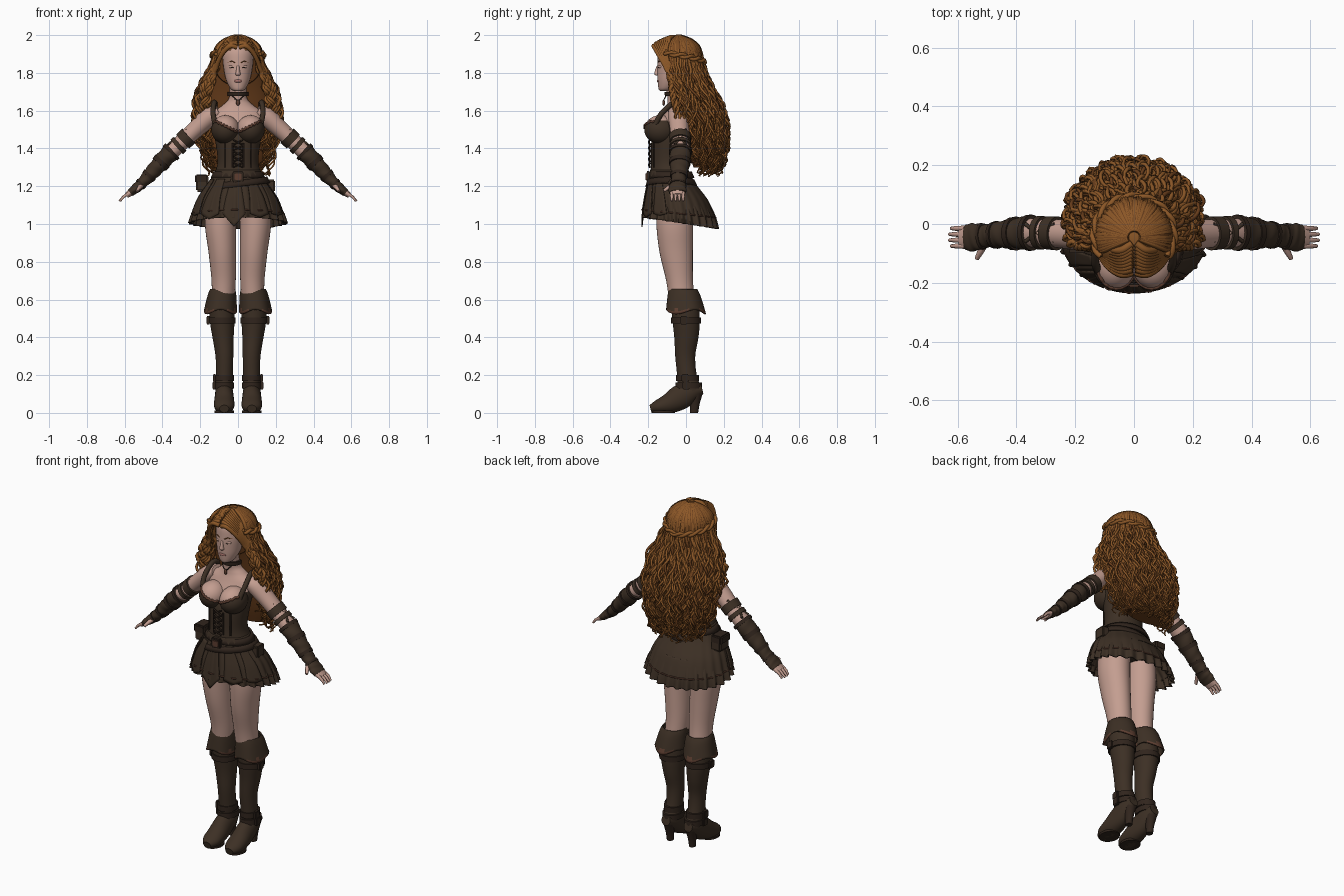
import bpy, bmesh, random
from math import sin, cos, pi, radians, sqrt
from mathutils import Vector

random.seed(4)
cube = bpy.data.objects.get("Cube")
if cube:
    bpy.data.objects.remove(cube)


def material(name, r, g, b):
    mat = bpy.data.materials.new(name)
    mat.use_nodes = True
    mat.diffuse_color = (r, g, b, 1)
    shader = mat.node_tree.nodes["Principled BSDF"]
    shader.inputs["Base Color"].default_value = (r, g, b, 1)
    shader.inputs["Roughness"].default_value = 0.8
    return mat


skin = material("skin", .55, .34, .28)
hair = material("copper hair", .26, .095, .02)
hair_shadow = material("deep copper hair", .14, .047, .011)
leather = material("brown leather", .046, .029, .018)
dark = material("dark leather", .03, .018, .012)
trim = material("russet trim", .11, .048, .03)
lips_color = material("rose lips", .36, .16, .14)


def spline(points, steps):
    """Catmull-Rom samples through tuples of any length."""
    out, last = [], len(points) - 1
    for i in range(last):
        p0, p1 = points[max(i - 1, 0)], points[i]
        p2, p3 = points[i + 1], points[min(i + 2, last)]
        for j in range(steps):
            t = j / steps
            out.append(tuple(b + t * ((c - a) / 2 + t * (a - 2.5 * b + 2 * c - d / 2
                             + t * (1.5 * (b - c) + (d - a) / 2)))
                             for a, b, c, d in zip(p0, p1, p2, p3)))
    return out + [tuple(points[-1])]


def mesh_object(name, verts, faces, mat, pair=False, thick=0, accent=None, rule=None):
    made = []
    for prefix, side in (("left_", 1), ("right_", -1)) if pair else (("", 1),):
        me = bpy.data.meshes.new(prefix + name)
        me.from_pydata([(x * side, y, z) for x, y, z in verts], [], faces)
        bm = bmesh.new()
        bm.from_mesh(me)
        bmesh.ops.recalc_face_normals(bm, faces=bm.faces)
        bm.to_mesh(me)
        bm.free()
        me.materials.append(mat)
        if accent:
            me.materials.append(accent)
        for face in me.polygons:
            face.use_smooth = True
            if rule and rule(face.center):
                face.material_index = 1
        me.set_sharp_from_angle(angle=radians(50))
        ob = bpy.data.objects.new(prefix + name, me)
        bpy.context.collection.objects.link(ob)
        if thick:
            ob.modifiers.new("thickness", "SOLIDIFY").thickness = thick
        made.append(ob)
    return made


def loft(name, rings, mat, sides=32, steps=5, ref=None, fold=None, cap=True, **more):
    """Ellipse rings (x, y, z, half width, half depth); ref tilts them along the path."""
    rows = spline(rings, steps)
    centers = [Vector(r[:3]) for r in rows]
    verts, faces = [], []
    for i, row in enumerate(rows):
        u, v = Vector((1, 0, 0)), Vector((0, 1, 0))
        if ref:
            t = (centers[min(i + 1, len(rows) - 1)] - centers[max(i - 1, 0)]).normalized()
            u = Vector(ref).cross(t).normalized()
            v = t.cross(u)
        for j in range(sides):
            a = 2 * pi * j / sides
            grow, drop = fold(a, i / (len(rows) - 1)) if fold else (1, 0)
            p = centers[i] + (u * cos(a) * row[3] + v * sin(a) * row[4]) * grow
            verts.append((p.x, p.y, max(p.z + drop, 0)))
    for i in range(len(rows) - 1):
        for j in range(sides):
            k = (j + 1) % sides
            faces.append((i * sides + j, i * sides + k, (i + 1) * sides + k, (i + 1) * sides + j))
    if cap:
        faces += [tuple(range(sides)), tuple(range(len(verts) - sides, len(verts)))]
    return mesh_object(name, verts, faces, mat, **more)


def ball(name, loc, size, mat, **more):
    bm = bmesh.new()
    bmesh.ops.create_uvsphere(bm, u_segments=40, v_segments=28, radius=1)
    verts = [tuple(l + s * c for l, s, c in zip(loc, size, v.co)) for v in bm.verts]
    faces = [[v.index for v in f.verts] for f in bm.faces]
    bm.free()
    return mesh_object(name, verts, faces, mat, **more)


def box(name, loc, size, mat, **more):
    bm = bmesh.new()
    bmesh.ops.create_cube(bm, size=1)
    bmesh.ops.bevel(bm, geom=bm.edges[:], offset=.12, segments=2, affect="EDGES")
    bm.verts.index_update()
    verts = [tuple(l + s * c for l, s, c in zip(loc, size, v.co)) for v in bm.verts]
    faces = [[v.index for v in f.verts] for f in bm.faces]
    bm.free()
    return mesh_object(name, verts, faces, mat, **more)


def tubes(name, paths, radius, mat, pair=False, tip=1, round_=1):
    """One object of tapering cords, converted to mesh."""
    for prefix, side in (("left_", 1), ("right_", -1)) if pair else (("", 1),):
        cu = bpy.data.curves.new(prefix + name, "CURVE")
        cu.dimensions = "3D"
        cu.bevel_depth, cu.bevel_resolution, cu.use_fill_caps = radius, round_, True
        for path in paths:
            sp = cu.splines.new("POLY")
            sp.points.add(len(path) - 1)
            for i, (x, y, z) in enumerate(path):
                sp.points[i].co = (x * side, y, z, 1)
                sp.points[i].radius = 1 + (tip - 1) * (i / (len(path) - 1)) ** 2
        cu.materials.append(mat)
        ob = bpy.data.objects.new(prefix + name, cu)
        bpy.context.collection.objects.link(ob)
        me = bpy.data.meshes.new_from_object(ob.evaluated_get(bpy.context.evaluated_depsgraph_get()))
        for face in me.polygons:
            face.use_smooth = True
        bpy.data.objects.remove(ob)
        bpy.context.collection.objects.link(bpy.data.objects.new(prefix + name, me))


# torso: skin above the neckline, corset below
def neckline(x):
    return 1.485 + .5 * abs(x)


loft("torso", [(0, -.07, 1.75, .045, .045), (0, -.05, 1.67, .047, .048), (0, -.045, 1.63, .08, .055),
               (0, -.05, 1.59, .13, .065), (0, -.06, 1.53, .135, .085), (0, -.08, 1.45, .122, .1),
               (0, -.09, 1.33, .108, .095), (0, -.08, 1.24, .13, .105), (0, -.06, 1.08, .15, .1)],
     skin, sides=64, steps=10, accent=leather, rule=lambda c: c.z < neckline(c.x))
bust = Vector((.067, -.135, 1.5))
ball("bust_cup", bust, (.074, .086, .076), skin, pair=True, accent=leather,
     rule=lambda c: c.z < neckline(c.x))
edge = []
for i in range(25):
    x = .004 + .13 * i / 24
    rest = 1 - ((x - bust.x) / .075) ** 2 - ((neckline(x) - bust.z) / .078) ** 2
    edge.append((x, bust.y - .086 * sqrt(max(rest, .02)), neckline(x) + .004 * sin(i * 2)))
tubes("neckline_trim", [edge], .007, trim, pair=True)
tubes("shoulder_strap", [spline([(.122, -.16, 1.53), (.132, -.125, 1.59), (.125, -.05, 1.645),
                                 (.115, .02, 1.59), (.1, .025, 1.5)], 6)], .014, leather, pair=True, round_=3)
tubes("corset_seam", [[(x, -.09 - .097 * sqrt(1 - (x / .125) ** 2), z) for z in (1.43, 1.37, 1.3)]
                      for x in (.03, .07)], .005, dark, pair=True)
tubes("corset_lacing", [[(-.025, -.192, z), (0, -.196, z + .012), (.025, -.192, z + .024)]
                        for z in (1.3, 1.33, 1.36, 1.39, 1.42)], .0045, dark)
tubes("corset_lacing_cross", [[(.025, -.193, z), (0, -.198, z + .012), (-.025, -.193, z + .024)]
                              for z in (1.3, 1.33, 1.36, 1.39, 1.42)], .0045, dark)

# head, face and choker
loft("head", [(0, -.115, 1.703, .014, .02), (0, -.105, 1.715, .038, .04), (0, -.088, 1.755, .06, .062),
              (0, -.073, 1.8, .072, .079), (0, -.066, 1.86, .08, .085), (0, -.06, 1.92, .08, .082),
              (0, -.06, 1.97, .04, .04)], skin)
loft("nose", [(0, -.146, 1.84, .007, .008), (0, -.151, 1.81, .01, .014), (0, -.15, 1.792, .014, .017),
              (0, -.146, 1.785, .008, .01)], skin, sides=16)
ball("lips", (0, -.145, 1.757), (.022, .009, .009), lips_color)
ball("eyelid", (.031, -.134, 1.833), (.018, .012, .01), skin, pair=True)
tubes("lash", [[(.014, -.146, 1.83), (.031, -.147, 1.828), (.047, -.133, 1.832)]], .0025, dark, pair=True)
tubes("brow", [[(.014, -.148, 1.853), (.033, -.144, 1.862), (.053, -.126, 1.856)]], .003, hair_shadow, pair=True)
loft("choker", [(0, -.056, 1.678, .055, .056), (0, -.058, 1.7, .055, .056)], dark, steps=1)
ball("pendant", (0, -.118, 1.642), (.01, .007, .016), trim)
tubes("pendant_cord", [[(.03, -.105, 1.68), (.015, -.115, 1.662), (0, -.118, 1.65)]], .003, dark, pair=True)

# arms, gauntlets and hands
ARM = [(.1, -.045, 1.598, .03, .05), (.15, -.04, 1.568, .05, .055), (.22, -.035, 1.505, .046, .05),
       (.3, -.03, 1.43, .042, .047), (.36, -.03, 1.375, .043, .049), (.44, -.035, 1.29, .036, .042),
       (.5, -.04, 1.225, .027, .034), (.545, -.045, 1.185, .022, .042), (.59, -.045, 1.15, .014, .037)]
Y_AXIS, Z_AXIS = (0, 1, 0), (0, 0, 1)
loft("arm", ARM, skin, ref=Y_AXIS, pair=True)


def sleeve(name, start, end, grow, mat, fold=None):
    rows = spline(ARM, 10)[int(start * 10):int(end * 10) + 1]
    loft(name, [r[:3] + (r[3] * grow, r[4] * grow) for r in rows], mat,
         steps=1, ref=Y_AXIS, pair=True, fold=fold)


sleeve("gauntlet", 3.8, 7.5, 1.13, leather, lambda a, k: (1 + .04 * sin(k * 40 + 2 * a), 0))
sleeve("elbow_band", 2.5, 2.9, 1.2, leather)
sleeve("elbow_band_lower", 3.1, 3.4, 1.2, leather)
for i, start in enumerate((3.8, 4.5, 5.4, 6.2)):
    sleeve("gauntlet_strap_%d" % i, start, start + .2, 1.25, dark)
tubes("elbow_lacing", [[(.27, y, 1.5), (.32, -.03 - (y + .03) * .3, 1.46), (.37, y, 1.42)]
                       for y in (-.06, 0)], .007, leather, pair=True)
tubes("fingers", [[(.575, y, 1.165), (.605, y, 1.145), (.632 - abs(y + .045) * .3, y, 1.122)]
                  for y in (-.015, -.035, -.055, -.075)], .0095, skin, pair=True, tip=.6)
tubes("thumb", [[(.505, -.06, 1.21), (.52, -.09, 1.195), (.535, -.118, 1.175)]], .013, skin, pair=True, tip=.6)

# skirt: pleated upper layer, ruffled under layer, front panels
SKIRT = [(0, -.09, 1.285, .118, .1), (0, -.075, 1.22, .155, .126), (0, -.05, 1.14, .208, .166),
         (0, -.035, 1.055, .24, .192)]


def pleats(a, k):
    return 1 + .035 * k * sin(22 * a) * (1.3 - sin(a)) / 2, -.02 * k * sin(a)


def ruffles(a, k):
    return 1 + .055 * k * sin(26 * a + sin(3 * a)), -.03 * k * sin(a)


loft("skirt", SKIRT, leather, sides=220, steps=7, fold=pleats, cap=False, thick=.006)
loft("skirt_ruffle", [(0, -.045, 1.13, .2, .16), (0, -.035, 1.06, .238, .186), (0, -.03, 1.005, .252, .195)],
     leather, sides=260, steps=7, fold=ruffles, cap=False, thick=.005)
tubes("skirt_hem", [[(.24 * cos(a) * pleats(a, 1)[0], -.035 + .192 * sin(a) * pleats(a, 1)[0],
                      1.055 + pleats(a, 1)[1]) for a in (2 * pi * i / 220 for i in range(221))]], .004, trim)


def panel(name, middle, half, tip):
    rows, n = spline(SKIRT, 4), 6
    verts, faces = [], []
    for x, y, z, rx, ry in rows[3:]:
        k = (rows[3][2] - z) / (rows[3][2] - rows[-1][2])
        for j in range(n + 1):
            s = 2 * j / n - 1
            a = radians(middle + half * s * (.7 + .3 * k))
            verts.append((rx * 1.05 * cos(a), y + ry * 1.05 * sin(a), z - k * tip * (1 - abs(s))))
    for i in range(len(rows) - 4):
        for j in range(n):
            q = i * (n + 1) + j
            faces.append((q, q + 1, q + n + 2, q + n + 1))
    mesh_object(name, verts, faces, leather, thick=.006)


for i, (middle, half, tip) in enumerate(((-95, 14, .07), (-62, 13, .02), (-128, 14, .03), (-32, 12, .01),
                                         (-158, 12, .01))):
    panel("skirt_panel_%d" % i, middle, half, tip)

# belts, buckle and pouches
for name, z, rx, ry, tilt in (("waist_belt", 1.262, .136, .115, 0), ("slung_belt", 1.215, .163, .131, .02)):
    loft(name, [(0, -.08, z + .016, rx - .008, ry - .005), (0, -.077, z - .016, rx + .008, ry + .007)], dark,
         sides=48, steps=2, cap=False, thick=.01, fold=lambda a, k, t=tilt: (1, t * cos(a)))
box("belt_buckle", (0, -.2, 1.25), (.06, .02, .06), dark)
box("buckle_plate", (0, -.211, 1.25), (.036, .006, .036), trim)
box("hip_pouch", (-.19, -.05, 1.215), (.065, .09, .09), leather)
box("hip_pouch_flap", (-.193, -.05, 1.24), (.07, .096, .045), dark)
box("side_pouch", (.175, -.06, 1.2), (.04, .07, .07), leather)

# legs and heeled boots
loft("thigh", [(.085, -.06, 1.15, .08, .095), (.092, -.06, 1, .083, .097), (.083, -.052, .85, .073, .088),
               (.076, -.034, .7, .064, .071), (.08, -.02, .58, .06, .068)], skin, pair=True)
loft("boot_shaft", [(.082, -.01, .62, .064, .072), (.084, 0, .5, .066, .073), (.079, .002, .4, .056, .064),
                    (.072, -.004, .3, .047, .053), (.072, .005, .2, .045, .052), (.073, .02, .13, .046, .062),
                    (.073, .03, .09, .036, .05)], leather, pair=True)
loft("boot_foot", [(.073, .085, .13, .028, .03), (.073, .03, .115, .045, .055), (.073, -.03, .083, .05, .066),
                   (.073, -.09, .05, .054, .054), (.073, -.15, .032, .05, .036), (.073, -.188, .022, .025, .02)],
     leather, ref=Z_AXIS, pair=True)
loft("boot_heel", [(.073, .055, .11, .034, .036), (.073, .047, .05, .022, .026), (.073, .043, 0, .018, .021)],
     dark, sides=20, pair=True)
loft("boot_sole", [(.073, -.12, .012, .052, .062), (.073, -.12, 0, .052, .062)], dark, steps=1, pair=True)
loft("boot_cuff", [(.081, -.016, .655, .067, .076), (.085, -.01, .62, .076, .088), (.093, -.002, .535, .088, .106)],
     leather, pair=True, cap=False, thick=.008, accent=trim, rule=lambda c: c.z < .547,
     fold=lambda a, k: (1 + .025 * k * sin(5 * a), .012 * k * sin(3 * a)))
for name, z, x, y, rx, ry in (("knee_strap", .49, .085, 0, .073, .079), ("ankle_strap", .185, .073, .008, .051, .061),
                              ("instep_strap", .145, .073, .014, .053, .07)):
    loft(name, [(x, y, z + .016, rx, ry), (x, y, z - .016, rx, ry)], dark, steps=1, pair=True)
    box(name + "_buckle", (x + rx, y - .012, z), (.016, .04, .044), dark, pair=True)

# hair: inner mass, parted cap, braid, swept fringe and long curls
loft("hair_mass", [(0, -.02, 1.9, .1, .08), (0, .0, 1.8, .13, .08), (0, .04, 1.7, .165, .09),
                   (0, .08, 1.55, .19, .1), (0, .1, 1.4, .175, .09), (0, .1, 1.3, .13, .06)], hair_shadow)
CAP, CAP_R = Vector((0, -.045, 1.86)), .132
cap = ball("hair_cap", CAP, (CAP_R, CAP_R, CAP_R), hair)[0]
bm = bmesh.new()
bm.from_mesh(cap.data)
opening = [f for f in bm.faces if (c := f.calc_center_median()).y < -.075 and c.z < 1.945 - .5 * abs(c.x)]
bmesh.ops.delete(bm, geom=opening, context="FACES")
bm.to_mesh(cap.data)
bm.free()


def on_cap(theta, phi, grow=1):
    return tuple(CAP + CAP_R * grow * Vector((sin(phi) * sin(theta), sin(phi) * cos(theta), cos(phi))))


def curl(path, start, size):
    """Wind a path into a corkscrew that opens after the start fraction."""
    phase, out = random.uniform(0, 2 * pi), []
    turns = random.uniform(7, 10) * random.choice((-1, 1))
    for i, (x, y, z) in enumerate(path):
        k = i / (len(path) - 1)
        amp = size * min(max((k - start) * 3, 0), 1)
        a = phase + turns * 2 * pi * k
        out.append((x + amp * cos(a), y + amp * sin(a), z))
    return out


# envelope rows: height, half width, centre depth, reach to the back
FALL = [(1.84, .142, -.045, .14), (1.74, .185, -.03, .155), (1.6, .225, .01, .178),
        (1.45, .222, .03, .188), (1.32, .19, .05, .155), (1.25, .165, .05, .13)]
curls = []
for i in range(230):
    theta = radians(-112 + 224 * (i % 115) / 114 + random.uniform(-2, 2))
    inner = random.uniform(.9, 1.03) if i < 115 else random.uniform(.72, .95)
    lift = random.uniform(0, .11) + (.06 if abs(theta) > 1.4 else 0)
    path = [on_cap(theta, radians(p), 1.02) for p in (8, 35, 62)]
    for z, wide, mid, back in FALL:
        reach = back * cos(theta) * (1 if cos(theta) > 0 else .7)
        drop = lift * (1.84 - z) / .59
        path.append((wide * inner * sin(theta), mid + reach * inner, z + drop))
    curls.append(curl(spline(path, 8), .3, random.uniform(.009, .016)))
tubes("long_curls", curls[::2] + curls[1::4], .0095, hair, tip=.4, round_=0)
tubes("long_curls_shaded", curls[3::4], .0095, hair_shadow, tip=.4, round_=0)

fringe = []
for i in range(9):
    k = i / 8
    path = [(.006, -.165 + .1 * k, 1.935 + .055 * sqrt(k)), (.045, -.17 + .08 * k, 1.94 + .04 * k),
            (.09, -.142 + .06 * k, 1.89 + .03 * k), (.12 + .02 * k, -.1 + .03 * k, 1.81),
            (.145 + .05 * k, -.075, 1.71), (.165 + .06 * k, -.05, 1.6), (.17 + .05 * k, -.02, 1.48 - .05 * k)]
    fringe.append(curl(spline(path, 10), .45, .013))
tubes("swept_fringe", fringe, .0135, hair, pair=True, tip=.4)

braid = []
for phase in (0, pi):
    braid.append([on_cap(radians(t), radians(92 - 22 * abs(t) / 120) + .06 * sin(t / 7 + phase),
                         1.07 + .04 * cos(t / 7 + phase)) for t in range(-120, 121, 3)])
tubes("crown_braid", braid, .01, hair)
